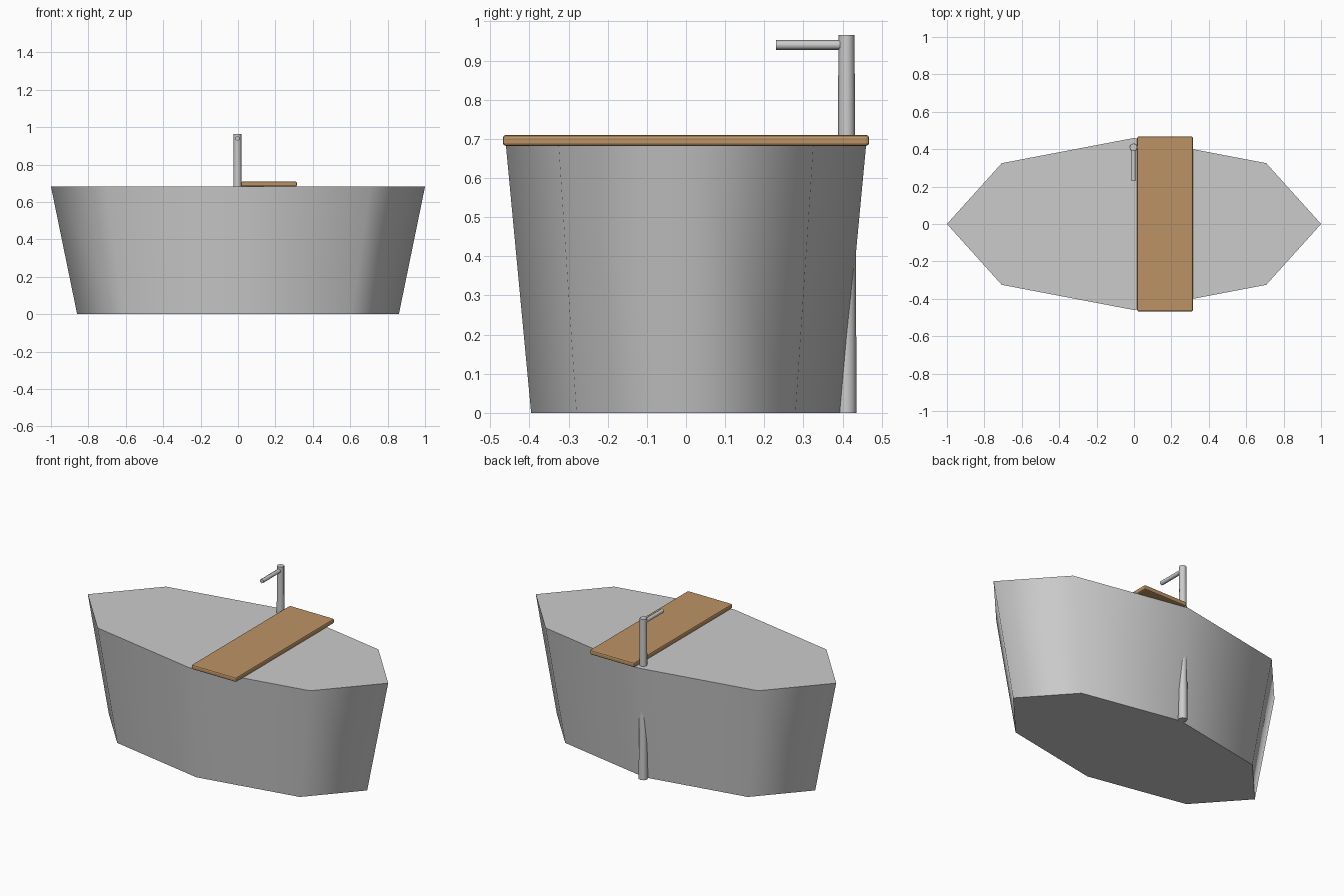
import bpy, bmesh, math
from mathutils import Matrix

if "Cube" in bpy.data.objects:
    bpy.data.objects.remove(bpy.data.objects["Cube"])


def material(name, rgb):
    m = bpy.data.materials.new(name)
    m.diffuse_color = (*rgb, 1)
    m.use_nodes = True
    m.node_tree.nodes["Principled BSDF"].inputs["Base Color"].default_value = m.diffuse_color
    return m


GREY = material("light grey", (0.60, 0.60, 0.60))
WOOD = material("warm wood", (0.50, 0.29, 0.13))


def finish(name, bm, mat):
    bmesh.ops.recalc_face_normals(bm, faces=bm.faces)
    me = bpy.data.meshes.new(name)
    bm.to_mesh(me)
    bm.free()
    ob = bpy.data.objects.new(name, me)
    bpy.context.collection.objects.link(ob)
    me.materials.append(mat)
    return ob


def cone(name, sides, r1, r2, depth, matrix, mat):
    """Tapered prism: smooth sides, flat end caps with sharp rims."""
    bm = bmesh.new()
    bmesh.ops.create_cone(bm, cap_ends=True, segments=sides, radius1=r1,
                          radius2=r2, depth=depth, matrix=matrix)
    caps = sorted(bm.faces, key=lambda f: len(f.verts))[-2:]
    if sides == 4:
        caps = []
    for f in bm.faces:
        f.smooth = f not in caps
    for f in caps:
        for e in f.edges:
            e.smooth = False
    return finish(name, bm, mat)


# Tub: eight-sided tapered oval
H = 0.683
cone("tub", 8, 0.86, 1.0, H,
     Matrix.Translation((0, 0, H / 2)) @ Matrix.Diagonal((1, 0.46, 1, 1)), GREY)

# Floor-standing tap column, slightly tapered
cone("tap_column", 8, 0.026, 0.0205, 0.965,
     Matrix.Translation((-0.003, 0.41, 0.4825)), GREY)

# Spout reaching over the tub
cone("tap_spout", 6, 0.0128, 0.0128, 0.165,
     Matrix.Translation((-0.003, 0.3125, 0.94)) @ Matrix.Rotation(math.pi / 2, 4, 'X'), GREY)

# Wooden tray across the rim, with softened edges
bm = bmesh.new()
bmesh.ops.create_cube(bm, size=1, matrix=Matrix.Translation((0.166, 0, 0.696))
                      @ Matrix.Diagonal((0.298, 0.936, 0.028, 1)))
bmesh.ops.bevel(bm, geom=bm.edges[:], offset=0.008, segments=2,
                profile=0.5, affect='EDGES')
finish("bath_tray", bm, WOOD)
